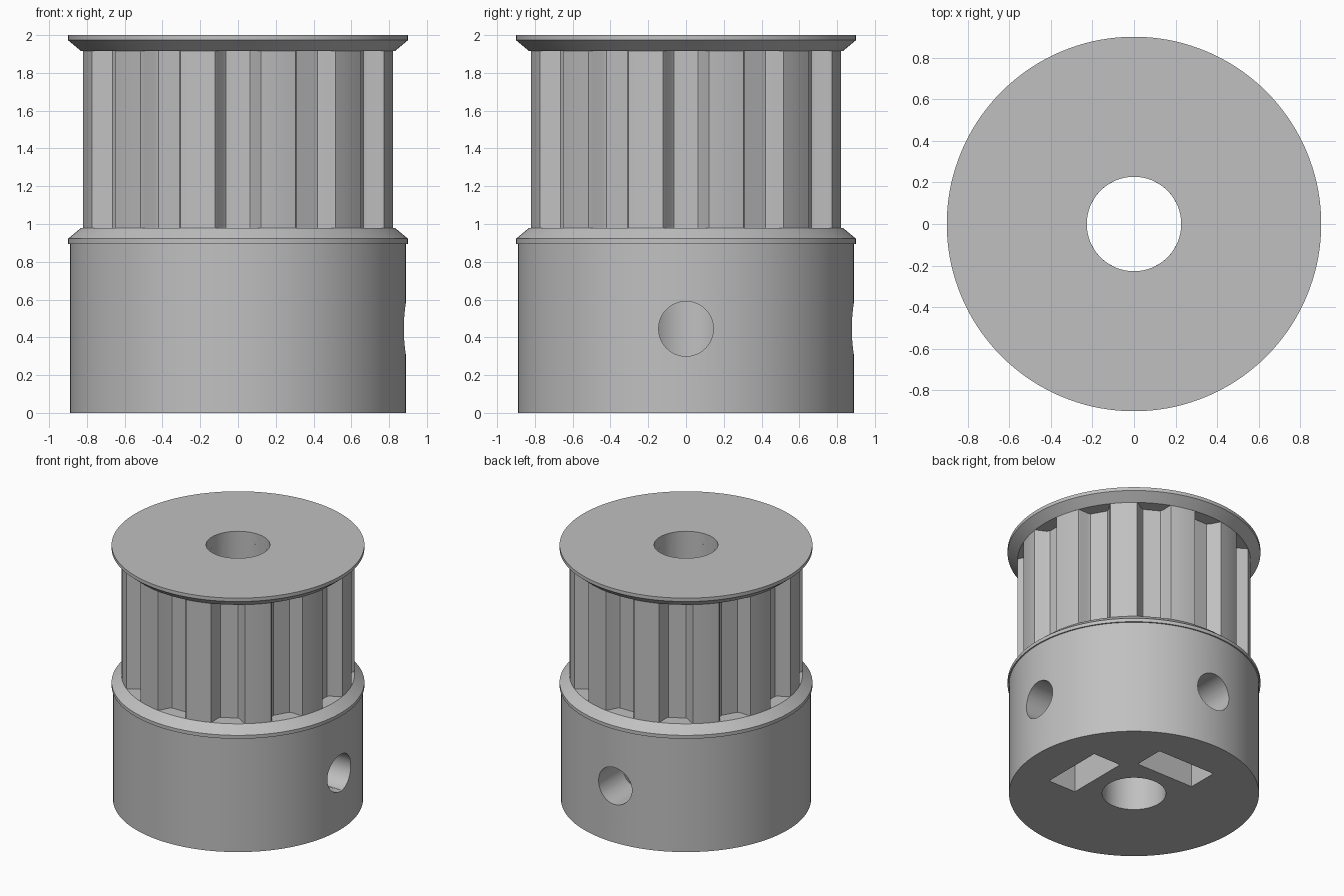
import bpy, bmesh, math
from mathutils import Matrix, Vector

cube = bpy.data.objects.get("Cube")
if cube:
    bpy.data.objects.remove(cube, do_unlink=True)

BORE, TIP, RIM, HUB = 0.227, 0.83, 0.9, 0.89
SEGMENTS, TEETH = 144, 12
SCREW_Z = 0.445

metal = bpy.data.materials.new("light_grey")
metal.use_nodes = True
metal.diffuse_color = (0.53, 0.53, 0.53, 1)
metal.node_tree.nodes["Principled BSDF"].inputs["Base Color"].default_value = metal.diffuse_color


def make_object(name, bm):
    bmesh.ops.recalc_face_normals(bm, faces=bm.faces[:])
    mesh = bpy.data.meshes.new(name)
    bm.to_mesh(mesh)
    bm.free()
    mesh.materials.append(metal)
    obj = bpy.data.objects.new(name, mesh)
    bpy.context.collection.objects.link(obj)
    return obj


def loft(name, loops, close=False):
    """Skin a series of equal closed loops; optionally join last to first."""
    bm = bmesh.new()
    rings = [[bm.verts.new(p) for p in loop] for loop in loops]
    pairs = list(zip(rings, rings[1:] + rings[:1]))
    if not close:
        pairs.pop()
        bm.faces.new(rings[0])
        bm.faces.new(rings[-1])
    for a, b in pairs:
        n = len(a)
        for i in range(n):
            j = (i + 1) % n
            bm.faces.new((a[i], a[j], b[j], b[i]))
    return make_object(name, bm)


def circle(r, z, n=SEGMENTS):
    return [(r * math.cos(math.tau * i / n), r * math.sin(math.tau * i / n), z)
            for i in range(n)]


def lathe(name, profile):
    return loft(name, [circle(r, z) for r, z in profile], close=True)


def cut(target, cutters):
    for cutter in cutters:
        mod = target.modifiers.new("cut", 'BOOLEAN')
        mod.operation = 'DIFFERENCE'
        mod.solver = 'EXACT'
        mod.object = cutter
    bpy.context.view_layer.update()
    graph = bpy.context.evaluated_depsgraph_get()
    mesh = bpy.data.meshes.new_from_object(target.evaluated_get(graph))
    target.modifiers.clear()
    target.data = mesh
    for cutter in cutters:
        bpy.data.objects.remove(cutter, do_unlink=True)


# Hub with the lower guide flange
hub = lathe("hub", [(BORE, 0), (HUB, 0), (HUB, 0.895), (RIM, 0.895),
                    (RIM, 0.922), (TIP, 0.98), (BORE, 0.98)])

# Two set screw holes, each with a nut pocket open at the bottom
cutters = []
for turn in (0, math.pi / 2):
    spin = Matrix.Rotation(turn, 4, 'Z')
    hole = loft("screw_cutter", [[spin @ Vector((x, p[0], SCREW_Z + p[1]))
                                  for p in circle(0.145, 0, 48)] for x in (0.1, 1.0)])
    peak = SCREW_Z + 0.289
    outline = [(-0.25, -0.1), (0.25, -0.1), (0.25, SCREW_Z + 0.144),
               (0, peak), (-0.25, SCREW_Z + 0.144)]
    pocket = loft("nut_cutter", [[spin @ Vector((x, y, z)) for y, z in outline]
                                 for x in (0.34, 0.58)])
    cutters += [hole, pocket]
cut(hub, cutters)

# Toothed belt drum: trapezoid grooves with eased corners
half_groove = [(0.122, 0.821), (0.109, 0.806), (0.079, 0.746), (0.063, 0.73)]
groove = [(-t, r) for t, r in half_groove] + [(t, r) for t, r in reversed(half_groove)]
edge = math.asin(0.123 / TIP)
pitch = math.tau / TEETH
outline = []
for k in range(TEETH):
    a = k * pitch
    for t, r in groove:
        outline.append((r * math.cos(a) - t * math.sin(a),
                        r * math.sin(a) + t * math.cos(a)))
    for i in range(5):
        b = a + edge + (pitch - 2 * edge) * i / 4
        outline.append((TIP * math.cos(b), TIP * math.sin(b)))
inner = []
for x, y in outline:
    s = BORE / math.hypot(x, y)
    inner.append((x * s, y * s))
low, high = 0.98, 1.915
drum = loft("toothed_drum", [[(x, y, z) for x, y in ring] for ring, z in
                             ((inner, low), (outline, low), (outline, high), (inner, high))],
            close=True)

# Upper guide flange
flange = lathe("top_flange", [(BORE, high), (TIP, high), (RIM, 1.973), (RIM, 2), (BORE, 2)])

# Smooth round walls, keep edges crisp
for obj in (hub, drum, flange):
    bpy.ops.object.select_all(action='DESELECT')
    obj.select_set(True)
    bpy.context.view_layer.objects.active = obj
    bpy.ops.object.shade_smooth_by_angle(angle=math.radians(30))
